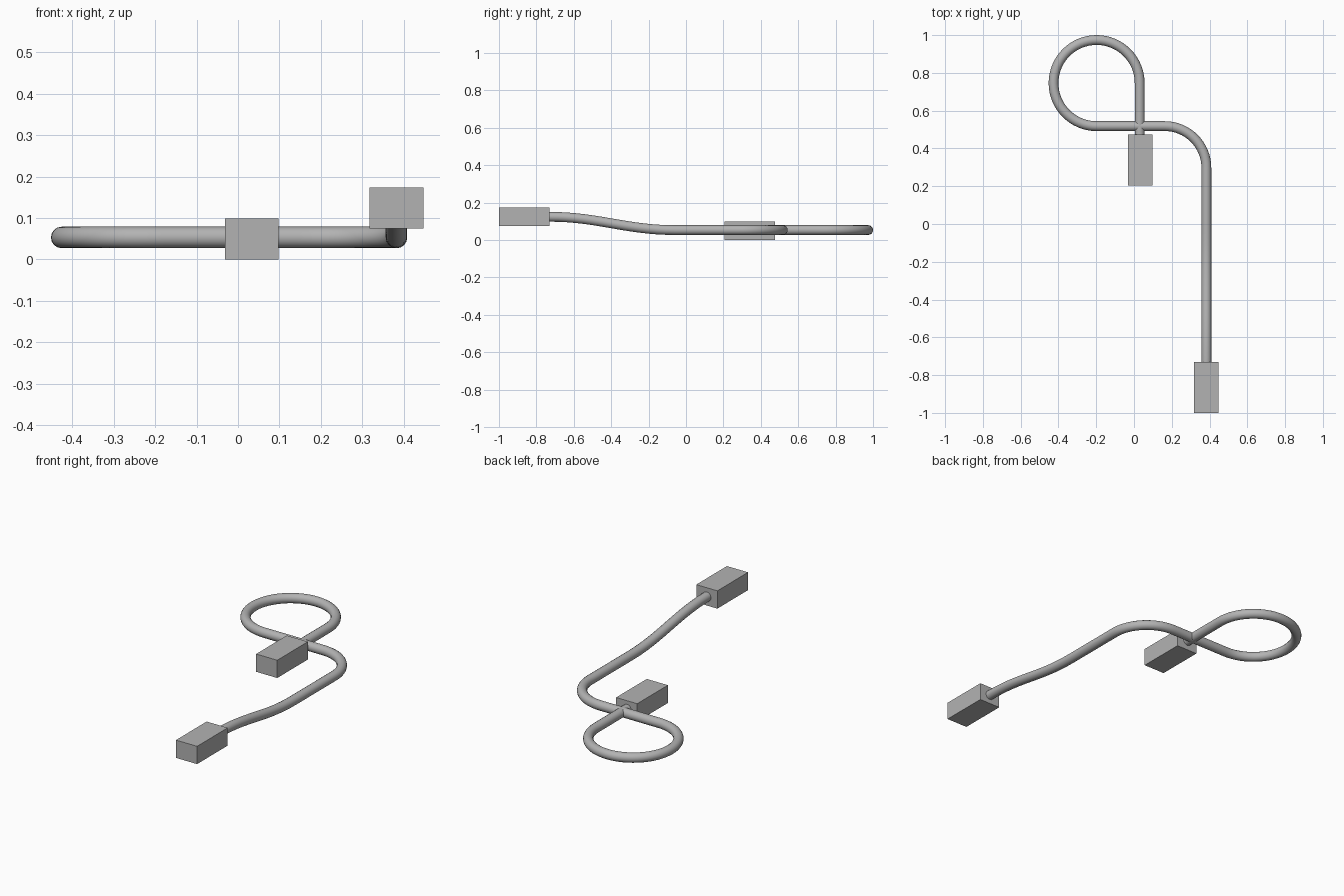
import bpy
from mathutils import Vector

if "Cube" in bpy.data.objects:
    bpy.data.objects.remove(bpy.data.objects["Cube"], do_unlink=True)

grey = bpy.data.materials.new("plain_grey")
grey.use_nodes = True
grey.diffuse_color = (0.45, 0.45, 0.45, 1)
grey.node_tree.nodes["Principled BSDF"].inputs["Base Color"].default_value = grey.diffuse_color


def connector(name, centre):
    """Rectangular plug body."""
    bpy.ops.mesh.primitive_cube_add(size=1, location=centre)
    ob = bpy.context.object
    ob.name = name
    ob.scale = (0.13, 0.27, 0.099)
    bpy.ops.object.transform_apply(location=False, rotation=False, scale=True)
    ob.data.materials.append(grey)


LOW, HIGH = 0.053, 0.124       # cable centre heights
LOOP_X, LOOP_Y, LOOP_R = -0.198, 0.746, 0.228
BEND_R = 0.22
END_X = 0.383
cross_y = LOOP_Y - LOOP_R

connector("loop_connector", (0.033, 0.34, 0.0495))
connector("end_connector", (END_X, -0.865, HIGH))

# Cable path: point, direction, handle length in, handle length out
K = 0.5523
k_loop, k_bend = LOOP_R * K, BEND_R * K
north, west, south, east = map(Vector, ((0, 1, 0), (-1, 0, 0), (0, -1, 0), (1, 0, 0)))
path = [
    ((LOOP_X + LOOP_R, 0.44, LOW), north, 0.05, 0.05),
    ((LOOP_X + LOOP_R, LOOP_Y, LOW), north, 0.05, k_loop),
    ((LOOP_X, LOOP_Y + LOOP_R, LOW), west, k_loop, k_loop),
    ((LOOP_X - LOOP_R, LOOP_Y, LOW), south, k_loop, k_loop),
    ((LOOP_X, cross_y, LOW), east, k_loop, 0.1),
    ((END_X - BEND_R, cross_y, LOW), east, 0.1, k_bend),
    ((END_X, cross_y - BEND_R, LOW), south, k_bend, 0.1),
    ((END_X, -0.06, LOW), south, 0.1, 0.26),
    ((END_X, -0.73, HIGH), south, 0.26, 0.01),
    ((END_X, -0.77, HIGH), south, 0.01, 0.01),
]
curve = bpy.data.curves.new("cable_path", "CURVE")
curve.dimensions = "3D"
curve.bevel_depth = 0.026
curve.bevel_resolution = 6
curve.resolution_u = 16
spline = curve.splines.new("BEZIER")
spline.bezier_points.add(len(path) - 1)
for bp, (co, way, h_in, h_out) in zip(spline.bezier_points, path):
    bp.handle_left_type = bp.handle_right_type = "FREE"
    bp.co = co
    bp.handle_left = Vector(co) - way * h_in
    bp.handle_right = Vector(co) + way * h_out
curve.materials.append(grey)

# Turn the swept path into a smooth mesh tube
cable = bpy.data.objects.new("cable", curve)
bpy.context.collection.objects.link(cable)
bpy.ops.object.select_all(action="DESELECT")
cable.select_set(True)
bpy.context.view_layer.objects.active = cable
bpy.ops.object.convert(target="MESH")
bpy.ops.object.shade_smooth_by_angle()
